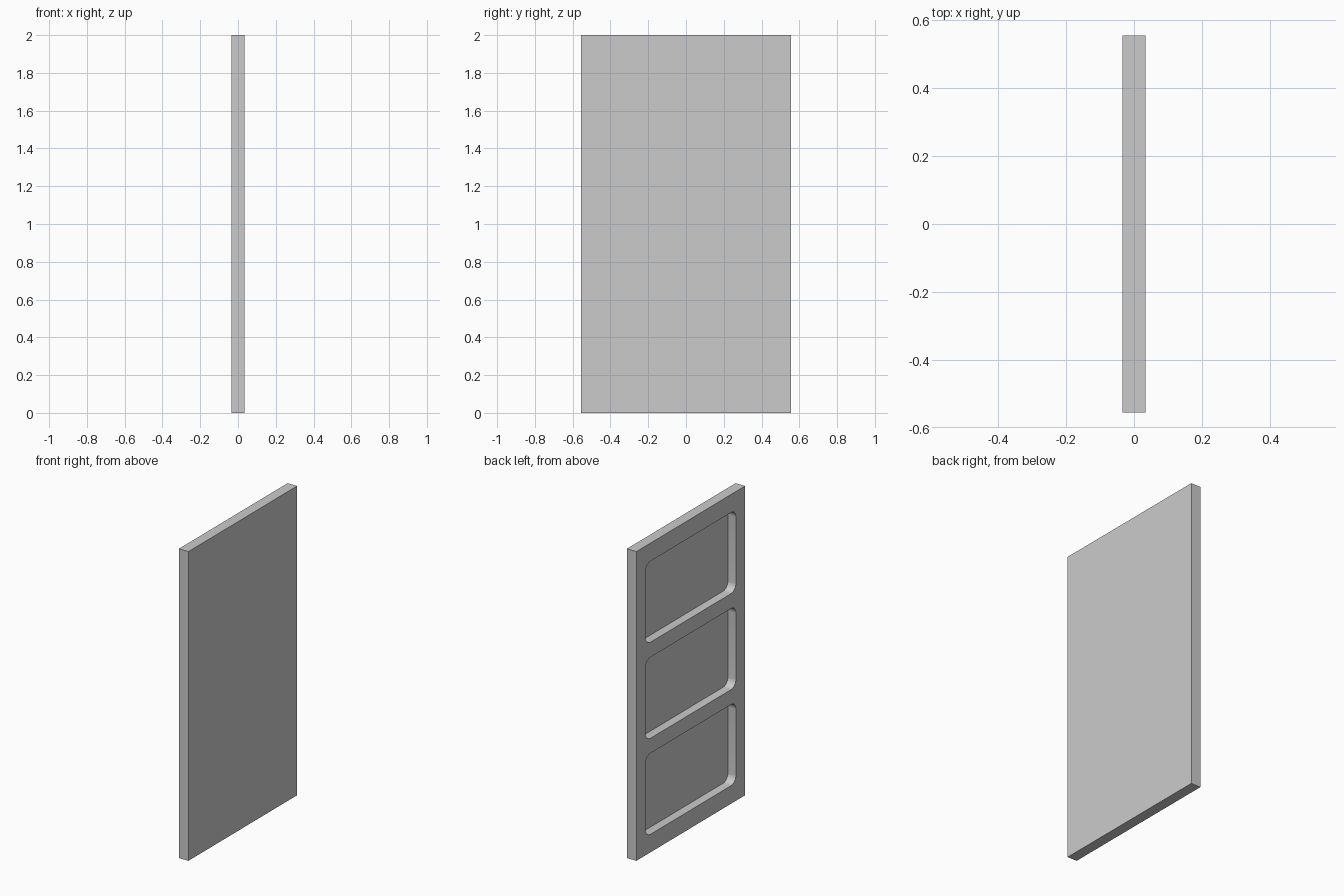
import bpy, bmesh, math

if "Cube" in bpy.data.objects:
    bpy.data.objects.remove(bpy.data.objects["Cube"])

T, W, H = 0.068, 1.11, 2.0           # panel thickness, width, height
PW, PH, DEPTH, R = 0.924, 0.524, 0.057, 0.05   # recess width, height, depth, corner radius
PITCH = 0.621


def box(bm, size, centre, radius=0):
    """Box, optionally with the edges along x rounded."""
    verts = bmesh.ops.create_cube(bm, size=1)["verts"]
    for v in verts:
        v.co = [c + s * k for c, s, k in zip(centre, size, v.co)]
    if radius:
        edges = {e for v in verts for e in v.link_edges
                 if abs(e.verts[0].co.x - e.verts[1].co.x) > 1e-4}
        bmesh.ops.bevel(bm, geom=list(edges), offset=radius, segments=8,
                        profile=0.5, affect='EDGES')


def make_object(name, bm):
    mesh = bpy.data.meshes.new(name)
    bm.to_mesh(mesh)
    bm.free()
    obj = bpy.data.objects.new(name, mesh)
    bpy.context.collection.objects.link(obj)
    return obj


# Solid door panel
bm = bmesh.new()
box(bm, (T, W, H), (0, 0, H / 2))
panel = make_object("door_panel", bm)

# Three rounded recesses on the -x face
bm = bmesh.new()
for i in (-1, 0, 1):
    box(bm, (2 * DEPTH, PW, PH), (-T / 2, 0, H / 2 + i * PITCH), R)
cutter = make_object("recess_cutter", bm)
cutter.hide_render = True

mod = panel.modifiers.new("recesses", 'BOOLEAN')
mod.operation = 'DIFFERENCE'
mod.solver = 'EXACT'
mod.object = cutter
bpy.context.view_layer.objects.active = panel
panel.select_set(True)
bpy.ops.object.modifier_apply(modifier=mod.name)
bpy.data.objects.remove(cutter)

# Smooth only the rounded corners
bpy.ops.object.shade_smooth_by_angle(angle=math.radians(30))
